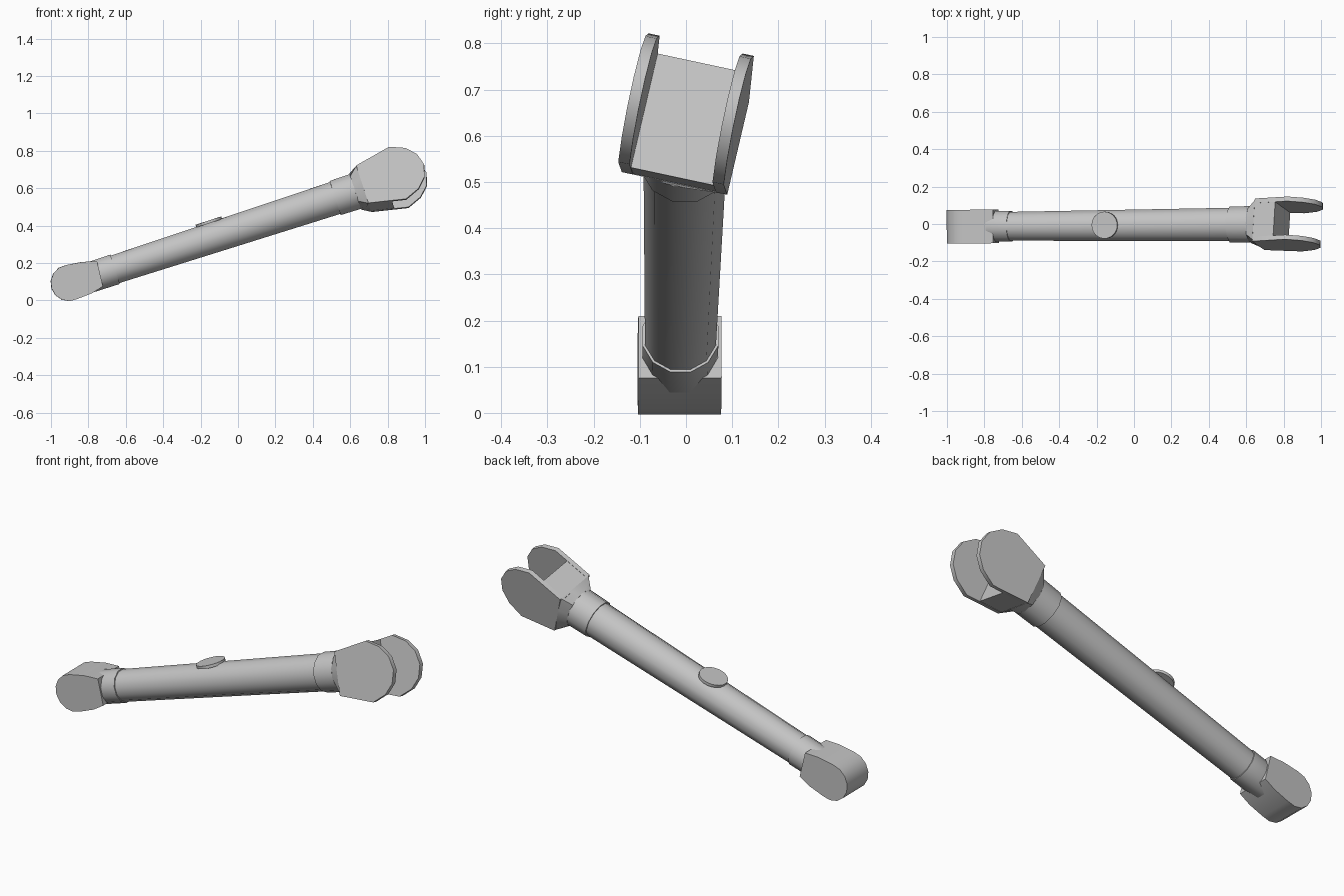
import bpy, bmesh, math
from mathutils import Vector, Matrix

if "Cube" in bpy.data.objects:
    bpy.data.objects.remove(bpy.data.objects["Cube"])

grey = bpy.data.materials.new("plain_grey")
grey.diffuse_color = (0.55, 0.55, 0.55, 1)
grey.use_nodes = True
grey.node_tree.nodes["Principled BSDF"].inputs["Base Color"].default_value = grey.diffuse_color

# Rod frame: u runs along the rod, v sideways, w up
START = Vector((-0.90, -0.014, 0.088))
U = (Vector((0.85, 0.0, 0.655)) - START).normalized()
V = Vector((0, 0, 1)).cross(U).normalized()
W = U.cross(V)
ROLL = math.radians(12.7)      # the fork is rolled about the rod


def place(p, roll=0.0):
    u, v, w = p
    c, s = math.cos(roll), math.sin(roll)
    return START + U * u + (V * c - W * s) * v + (W * c + V * s) * w


def loft(name, rings, roll=0.0, angle=35):
    """Skin a list of equal-length rings and cap both ends."""
    bm = bmesh.new()
    rows = [[bm.verts.new(place(p, roll)) for p in r] for r in rings]
    n = len(rows[0])
    for a, b in zip(rows, rows[1:]):
        for i in range(n):
            j = (i + 1) % n
            bm.faces.new((a[i], a[j], b[j], b[i]))
    bm.faces.new(rows[0])
    bm.faces.new(rows[-1])
    bmesh.ops.recalc_face_normals(bm, faces=bm.faces)
    me = bpy.data.meshes.new(name)
    bm.to_mesh(me)
    bm.free()
    me.materials.append(grey)
    ob = bpy.data.objects.new(name, me)
    bpy.context.collection.objects.link(ob)
    bpy.ops.object.select_all(action='DESELECT')
    ob.select_set(True)
    bpy.context.view_layer.objects.active = ob
    bpy.ops.object.shade_smooth_by_angle(angle=math.radians(angle))
    return ob


ANG = [math.radians(15 + 30 * i) for i in range(12)]


def circle(u, r):
    return [(u, r * math.cos(a), r * math.sin(a)) for a in ANG]


def box_ring(u, a, b):
    pts = []
    for t in ANG:
        k = 1 / max(abs(math.cos(t)) / a, abs(math.sin(t)) / b)
        pts.append((u, k * math.cos(t), k * math.sin(t)))
    return pts


def slab(name, profile, v0, v1, roll=0.0):
    return loft(name, [[(u, v, w) for u, w in profile] for v in (v0, v1)], roll)


# Shaft with a sleeve at the low end and a collar at the high end
loft("shaft", [circle(0.20, 0.079), circle(1.55, 0.093)])
loft("sleeve", [circle(0.075, 0.076), circle(0.095, 0.084), circle(0.255, 0.085)])
loft("fork_collar", [circle(1.492, 0.099), circle(1.606, 0.101)])

# Rounded end knob
knob = [(-0.003 + 0.097 * math.cos(math.radians(a)),
         0.007 + 0.097 * math.sin(math.radians(a))) for a in range(80, 281, 25)]
knob += [(0.10, -0.083), (0.165, -0.066), (0.176, 0.071), (0.10, 0.092)]
slab("end_knob", knob, -0.09, 0.09)

# Button disc on top of the shaft
disc = [[(0.81 + 0.072 * math.cos(i * math.tau / 24),
          0.002 + 0.072 * math.sin(i * math.tau / 24), w) for i in range(24)]
        for w in (0.079, 0.094)]
loft("button_disc", disc)

# Fork: flared root, web and two cheek plates
loft("fork_root", [circle(1.604, 0.101), box_ring(1.652, 0.117, 0.108)], ROLL)
web = [(1.645, -0.105), (1.776, -0.133), (1.776, 0.133), (1.645, 0.105)]
slab("fork_web", web, -0.095, 0.095, ROLL)
half = [(1.652, 0.108), (1.85, 0.150), (1.93, 0.117), (1.98, 0.066)]
cheek = half + [(1.999, 0.0)] + [(u, -w) for u, w in reversed(half)]
for side, label in ((-1, "front"), (1, "back")):
    slab("fork_cheek_" + label, cheek, side * 0.117, side * 0.092, ROLL)
